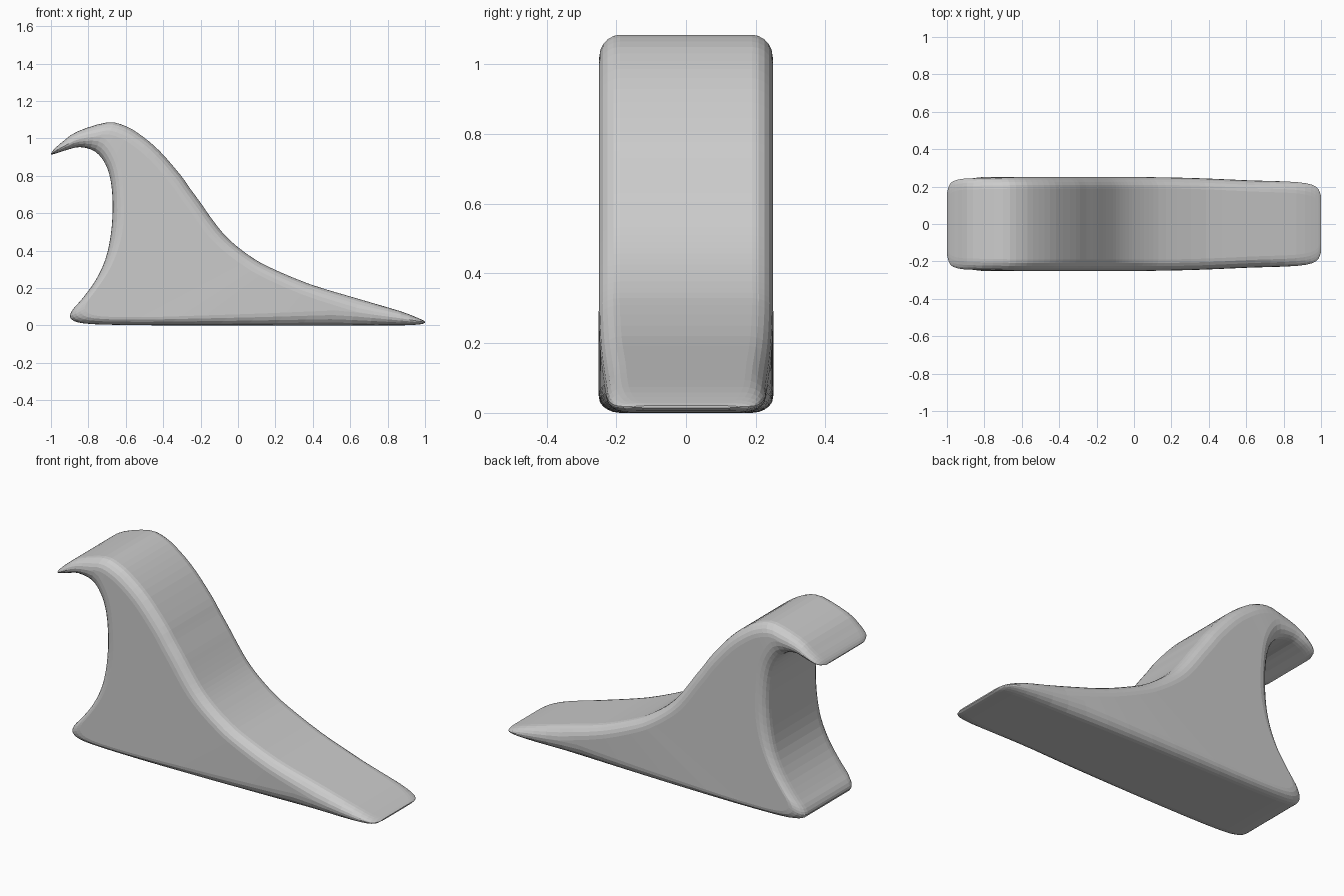
import bpy, bmesh, math

if "Cube" in bpy.data.objects:
    bpy.data.objects.remove(bpy.data.objects["Cube"])

# Rungs from crest tip to tail tip: outer x, outer z, inner x, inner z, half width
RUNGS = [
    (-1.0, .918, -.998, .912, .17), (-.985, .94, -.975, .919, .22),
    (-.94, .98, -.915, .938, .24), (-.86, 1.036, -.845, .953, .245),
    (-.70, 1.085, -.765, .93, .248), (-.60, 1.065, -.71, .865, .25),
    (-.51, 1.01, -.68, .77, .25), (-.417, .93, -.67, .635, .25),
    (-.31, .807, -.68, .485, .25), (-.255, .73, -.71, .35, .25),
    (-.20, .655, -.765, .235, .25), (-.15, .583, -.835, .14, .25),
    (-.095, .51, -.888, .078, .25), (-.045, .457, -.893, .035, .25),
    (.01, .41, -.82, .01, .25), (.08, .36, -.6, .002, .25),
    (.17, .31, -.25, .0, .25), (.385, .22, .2, .0, .245),
    (.65, .14, .6, .0, .233), (.87, .075, .87, .0, .224),
    (.97, .036, .975, .006, .2), (1.0, .021, 1.0, .014, .15),
]
STEPS, CORNER = 3, 5


def smooth_rungs(pts):
    """Catmull-Rom interpolation of the rungs."""
    out = []
    last = len(pts) - 1
    for i in range(last):
        a, b, c, d = pts[max(i - 1, 0)], pts[i], pts[i + 1], pts[min(i + 2, last)]
        for k in range(STEPS):
            t = k / STEPS
            out.append([.5 * (2 * q + (r - p) * t + (2 * p - 5 * q + 4 * r - s) * t * t
                              + (3 * q - p - 3 * r + s) * t ** 3)
                        for p, q, r, s in zip(a, b, c, d)])
    out.append(list(pts[-1]))
    return out


def section(ox, oz, ix, iz, w):
    """Rounded rectangle spanning one rung, as (x, y, z) points."""
    length = math.hypot(ox - ix, oz - iz)
    ry = .06
    r_out, r_in = min(.07, length / 2), min(.09, length / 2)
    side = []
    for k in range(CORNER + 1):                     # outer corner
        a = math.pi / 2 * k / CORNER
        side.append((r_out * (1 - math.cos(a)) / length, w - ry + ry * math.sin(a)))
    for k in range(CORNER + 1):                     # inner corner
        a = math.pi / 2 * k / CORNER
        side.append((1 - r_in * (1 - math.sin(a)) / length, w - ry + ry * math.cos(a)))
    ring = side + [(t, -y) for t, y in reversed(side)]
    return [(ox + (ix - ox) * t, y, max(0, oz + (iz - oz) * t)) for t, y in ring]


# Wave body lofted through the sections
bm = bmesh.new()
rings = [[bm.verts.new(p) for p in section(*r)] for r in smooth_rungs(RUNGS)]
n = len(rings[0])
for a, b in zip(rings, rings[1:]):
    for j in range(n):
        k = (j + 1) % n
        bm.faces.new((a[j], a[k], b[k], b[j]))
bm.faces.new(rings[0])
bm.faces.new(rings[-1][::-1])
bmesh.ops.remove_doubles(bm, verts=bm.verts, dist=.0003)
bmesh.ops.recalc_face_normals(bm, faces=bm.faces)
mesh = bpy.data.meshes.new("wave_body")
bm.to_mesh(mesh)
bm.free()
wave = bpy.data.objects.new("wave_body", mesh)
bpy.context.collection.objects.link(wave)
